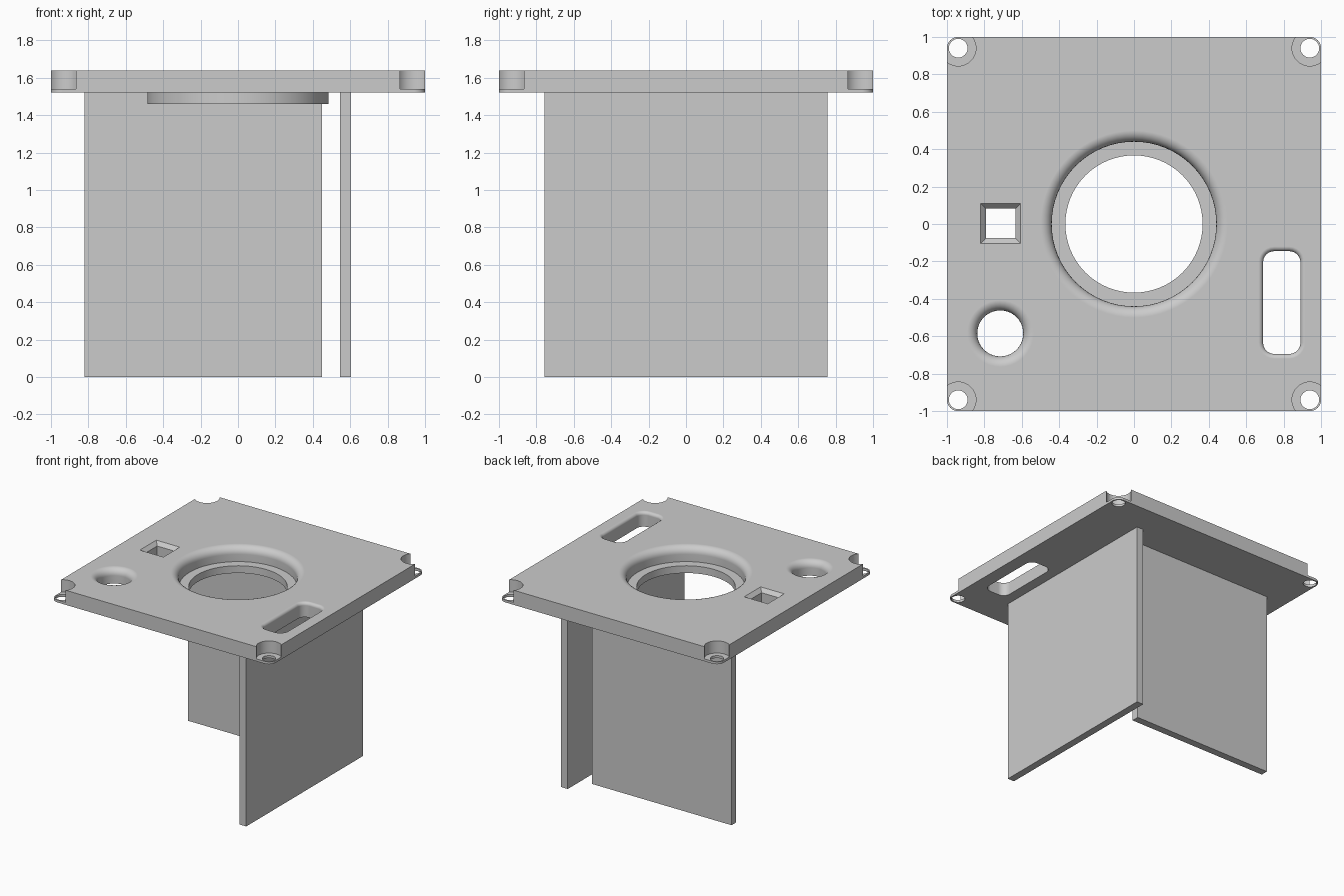
import bpy, bmesh
from math import sin, cos, pi

if "Cube" in bpy.data.objects:
    bpy.data.objects.remove(bpy.data.objects["Cube"], do_unlink=True)

gray = bpy.data.materials.new("light_gray")
gray.use_nodes = True
gray.diffuse_color = (0.6, 0.6, 0.6, 1)
gray.node_tree.nodes["Principled BSDF"].inputs["Base Color"].default_value = (0.6, 0.6, 0.6, 1)

BOTTOM, TOP, ABOVE, BELOW = 1.52, 1.64, 1.8, 1.3


def loft(name, center, half_x, half_y, radius, levels, seg=16):
    """Solid stacked from rounded rectangles; levels are (outward offset, z)."""
    bm = bmesh.new()
    rings = []
    for off, z in levels:
        hx, hy = half_x + off, half_y + off
        r = radius + off if radius else 0
        n = seg if radius else 0
        ring = []
        for k, (sx, sy) in enumerate([(1, 1), (-1, 1), (-1, -1), (1, -1)]):
            for i in range(n + 1):
                a = pi / 2 * (k + i / max(n, 1))
                ring.append(bm.verts.new((center[0] + sx * (hx - r) + r * cos(a),
                                          center[1] + sy * (hy - r) + r * sin(a), z)))
        rings.append(ring)
    for low, high in zip(rings, rings[1:]):
        for i in range(len(low)):
            j = (i + 1) % len(low)
            bm.faces.new((low[i], low[j], high[j], high[i]))
    bm.faces.new(rings[0][::-1])
    bm.faces.new(rings[-1])
    bmesh.ops.remove_doubles(bm, verts=bm.verts[:], dist=1e-5)
    bmesh.ops.recalc_face_normals(bm, faces=bm.faces[:])
    mesh = bpy.data.meshes.new(name)
    bm.to_mesh(mesh)
    bm.free()
    mesh.materials.append(gray)
    obj = bpy.data.objects.new(name, mesh)
    bpy.context.collection.objects.link(obj)
    return obj


def activate(obj):
    bpy.ops.object.select_all(action='DESELECT')
    obj.select_set(True)
    bpy.context.view_layer.objects.active = obj


def combine(target, tool, operation):
    mod = target.modifiers.new("combine", 'BOOLEAN')
    mod.operation, mod.object, mod.solver = operation, tool, 'EXACT'
    activate(target)
    bpy.ops.object.modifier_apply(modifier=mod.name)
    bpy.data.objects.remove(tool, do_unlink=True)


def fillet(r, steps=6):
    """Levels for a straight hole whose top edge flares out in a quarter round."""
    arc = [(r * (1 - cos(pi / 2 * i / steps)), TOP - r + r * sin(pi / 2 * i / steps))
           for i in range(steps + 1)]
    return arc + [(r, ABOVE)]


def straight(low, high):
    return [(0, low), (0, high)]


# Cover plate with a round boss below
plate = loft("cover_plate", (0, 0), 1, 1, 0.06, straight(BOTTOM, TOP))
combine(plate, loft("boss", (0, 0), 0.485, 0.485, 0.485, straight(1.46, 1.56)), 'UNION')

# Large opening with an inner ledge
combine(plate, loft("recess", (0, 0), 0.44, 0.44, 0.44, [(0, BOTTOM)] + fillet(0.06)), 'DIFFERENCE')
combine(plate, loft("bore", (0, 0), 0.367, 0.367, 0.367, straight(BELOW, ABOVE)), 'DIFFERENCE')

# Small round hole, slot and countersunk square hole
combine(plate, loft("round_hole", (-0.715, -0.585), 0.123, 0.123, 0.123,
                    [(0, BELOW)] + fillet(0.055), 10), 'DIFFERENCE')
combine(plate, loft("slot", (0.79, -0.42), 0.1, 0.275, 0.06,
                    [(0, BELOW)] + fillet(0.025), 6), 'DIFFERENCE')
combine(plate, loft("square_hole", (-0.713, 0.003), 0.079, 0.079, 0,
                    [(0, BELOW), (0, TOP - 0.03), (0.028, TOP), (0.028, ABOVE)]), 'DIFFERENCE')

# Thin screw lugs at the four corners
for sx in (-1, 1):
    for sy in (-1, 1):
        corner = (sx * 0.94, sy * 0.94)
        combine(plate, loft("notch", corner, 0.095, 0.095, 0.095, straight(1.54, ABOVE), 10), 'DIFFERENCE')
        combine(plate, loft("screw_hole", corner, 0.05, 0.05, 0.05, straight(BELOW, ABOVE), 8), 'DIFFERENCE')

# Smooth the round walls and keep the flat faces flat
activate(plate)
bpy.ops.object.shade_smooth_by_angle(angle=pi / 6)
weighted = plate.modifiers.new("weighted_normals", 'WEIGHTED_NORMAL')
weighted.keep_sharp = True

# Two hanging walls
loft("side_wall", (0.575, 0), 0.03, 0.757, 0, straight(0, BOTTOM))
loft("back_wall", (-0.185, 0.55), 0.635, 0.03, 0, straight(0, BOTTOM))
